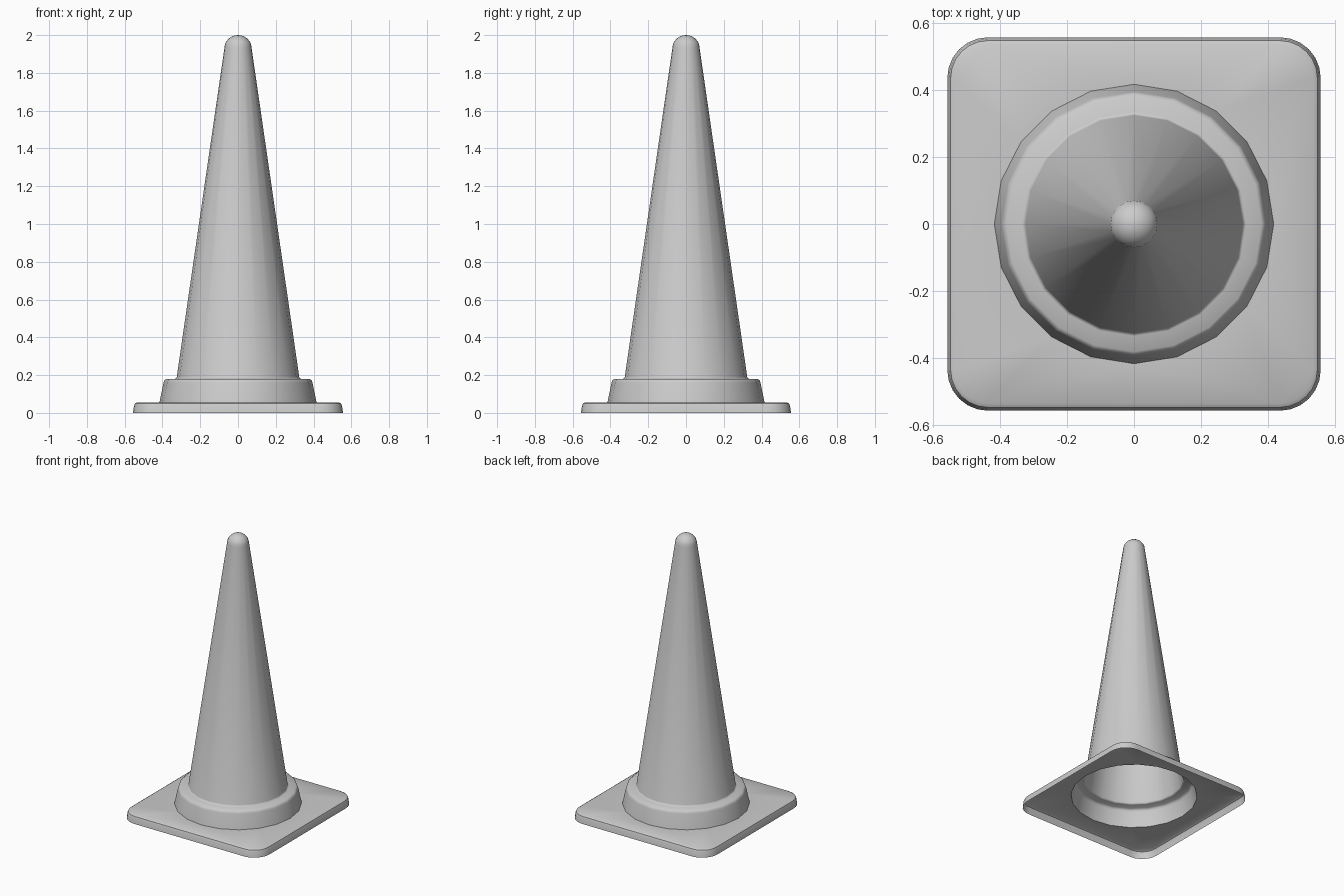
import bpy, bmesh
from math import sin, cos, pi, radians

cube = bpy.data.objects.get("Cube")
if cube:
    bpy.data.objects.remove(cube, do_unlink=True)

SIDES = 20
GREY = (0.6, 0.6, 0.6, 1)

mat = bpy.data.materials.new("plain grey")
mat.use_nodes = True
mat.diffuse_color = GREY
mat.node_tree.nodes["Principled BSDF"].inputs["Base Color"].default_value = GREY


def circle(r, z):
    return [(r * cos(2 * pi * i / SIDES), r * sin(2 * pi * i / SIDES), z) for i in range(SIDES)]


def rounded_square(half, z, centre=0.435, steps=6):
    pts = []
    for k in range(4):
        cx, cy = centre * (1, -1, -1, 1)[k], centre * (1, 1, -1, -1)[k]
        for i in range(steps + 1):
            a = pi / 2 * (k + i / steps)
            pts.append((cx + (half - centre) * cos(a), cy + (half - centre) * sin(a), z))
    return pts


def add_loop(bm, pts):
    vs = [bm.verts.new(p) for p in pts]
    return vs, [bm.edges.new((v, vs[i - 1])) for i, v in enumerate(vs)]


def skin(bm, loops):
    """Join equal-sized loops into a band of quads."""
    for a, b in zip(loops, loops[1:]):
        for i in range(len(a)):
            j = (i + 1) % len(a)
            bm.faces.new((a[i], a[j], b[j], b[i]))


def finish(bm, name):
    me = bpy.data.meshes.new(name)
    bm.to_mesh(me)
    bm.free()
    me.materials.append(mat)
    ob = bpy.data.objects.new(name, me)
    bpy.context.collection.objects.link(ob)
    bpy.ops.object.select_all(action="DESELECT")
    ob.select_set(True)
    bpy.context.view_layer.objects.active = ob
    bpy.ops.object.shade_smooth_by_angle(angle=radians(40))


# Square foot: a thin open-bottomed tray with a round opening
bm = bmesh.new()
rim = [(0.556, 0), (0.551, 0.035), (0.546, 0.049), (0.534, 0.056)]
outer = [add_loop(bm, rounded_square(h, z)) for h, z in rim]
skin(bm, [vs for vs, _ in outer])
_, hole = add_loop(bm, circle(0.416, 0.056))
bmesh.ops.triangle_fill(bm, edges=outer[-1][1] + hole, use_beauty=True, normal=(0, 0, 1))
finish(bm, "foot_plate")

# Collar, tapered body and domed tip: one hollow turned shell
profile = [(0.416, 0.056), (0.394, 0.160), (0.390, 0.172), (0.380, 0.180),
           (0.334, 0.180), (0.327, 0.184), (0.324, 0.192), (0.072, 1.932)]
dome = [(0.072 * cos(a), 1.932 + 0.068 * sin(a)) for a in [pi / 12 * i for i in range(1, 6)]]
bm = bmesh.new()
loops = [add_loop(bm, circle(r, z))[0] for r, z in profile + dome]
skin(bm, loops)
tip = bm.verts.new((0, 0, 2))
for i, v in enumerate(loops[-1]):
    bm.faces.new((loops[-1][i - 1], v, tip))
finish(bm, "cone_body")
